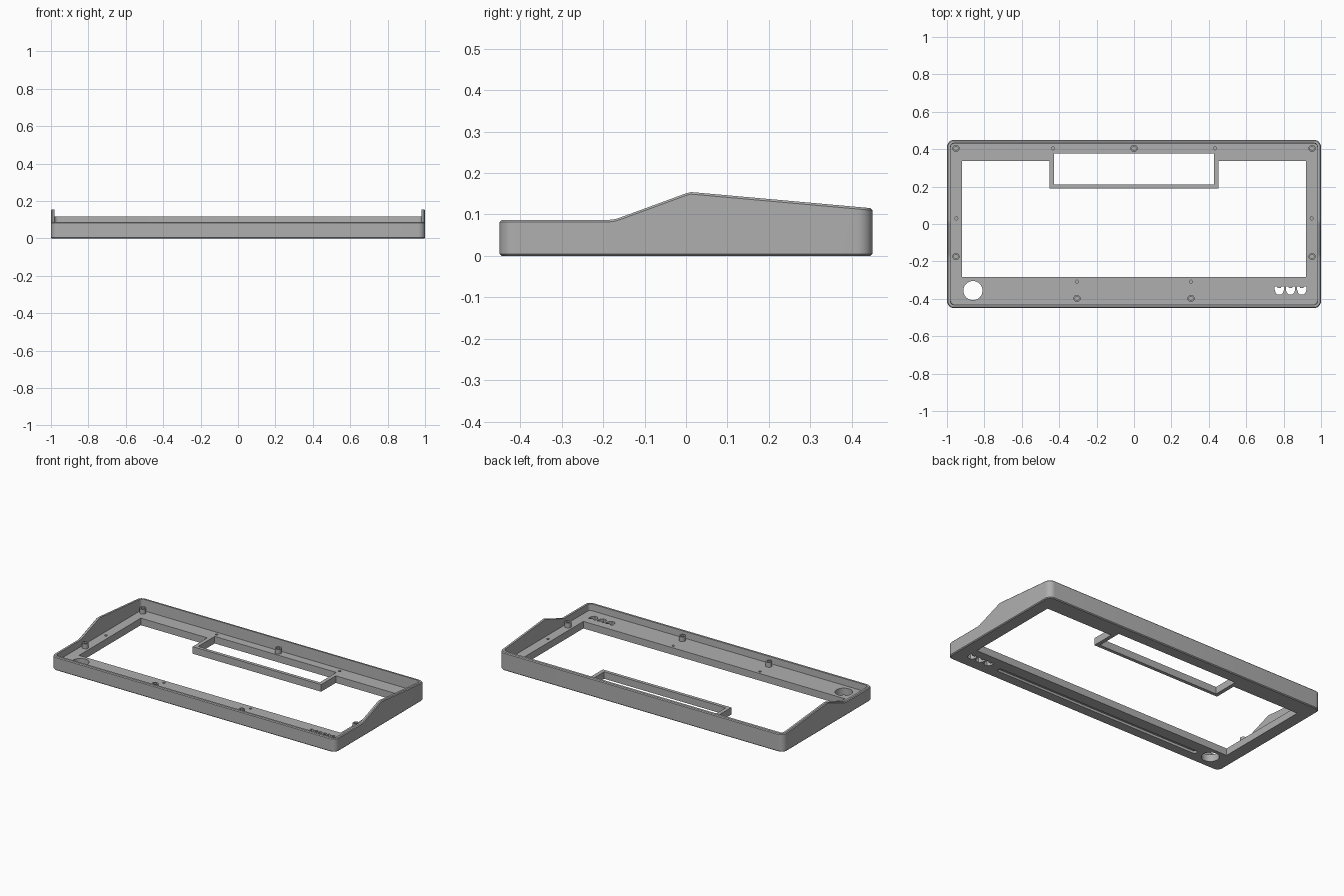
import bpy, bmesh, math

if "Cube" in bpy.data.objects:
    bpy.data.objects.remove(bpy.data.objects["Cube"])

grey = bpy.data.materials.new("plain grey")
grey.use_nodes = True
grey.diffuse_color = (0.43, 0.43, 0.43, 1)
grey.node_tree.nodes["Principled BSDF"].inputs["Base Color"].default_value = grey.diffuse_color

FLOOR = 0.045
HALF_X, HALF_Y = 1.0, 0.45


def finish(name, bm):
    bmesh.ops.recalc_face_normals(bm, faces=bm.faces)
    mesh = bpy.data.meshes.new(name)
    bm.to_mesh(mesh)
    bm.free()
    mesh.materials.append(grey)
    obj = bpy.data.objects.new(name, mesh)
    bpy.context.collection.objects.link(obj)
    return obj


def prism(name, points, z0, z1):
    bm = bmesh.new()
    base = bm.faces.new([bm.verts.new((x, y, z0)) for x, y in points])
    top = bmesh.ops.extrude_face_region(bm, geom=[base])["geom"]
    bmesh.ops.translate(bm, vec=(0, 0, z1 - z0),
                        verts=[v for v in top if isinstance(v, bmesh.types.BMVert)])
    return finish(name, bm)


def circle(x, y, r, n=32):
    return [(x + r * math.cos(math.tau * i / n), y + r * math.sin(math.tau * i / n))
            for i in range(n)]


def combine(target, tool, operation):
    mod = target.modifiers.new("combine", 'BOOLEAN')
    mod.operation, mod.solver, mod.object = operation, 'EXACT', tool
    bpy.context.view_layer.objects.active = target
    bpy.ops.object.modifier_apply(modifier=mod.name)
    bpy.data.objects.remove(tool)


# Height of the rim along the depth of the case
PROFILE = [(-0.45, 0.087), (-0.185, 0.087), (-0.17, 0.089), (-0.158, 0.093),
           (0.0, 0.151), (0.012, 0.154), (0.025, 0.153), (0.45, 0.115)]
BREAKS = [y for y, z in PROFILE[1:-1]]


def rim_height(y):
    for (y0, z0), (y1, z1) in zip(PROFILE, PROFILE[1:]):
        if y <= y1:
            return z0 + (z1 - z0) * (y - y0) / (y1 - y0)
    return PROFILE[-1][1]


def outline(inset, radius):
    # Rounded rectangle, with extra points where the side rim bends
    hx, hy = HALF_X - inset, HALF_Y - inset
    pts = []
    for k, (sx, sy) in enumerate([(1, 1), (-1, 1), (-1, -1), (1, -1)]):
        for i in range(9):
            a = math.pi / 2 * (k + i / 8)
            pts.append((sx * (hx - radius) + radius * math.cos(a),
                        sy * (hy - radius) + radius * math.sin(a)))
        if k == 1:
            pts += [(-hx, y) for y in reversed(BREAKS)]
        if k == 3:
            pts += [(hx, y) for y in BREAKS]
    return pts


# Tray with sloping walls: stacked rings from the base, over the rim, to the floor
bm = bmesh.new()
rings = []
for inset, radius, level in [
        (0.005, 0.033, lambda y: 0), (0, 0.038, lambda y: 0.005),
        (0, 0.038, lambda y: rim_height(y) - 0.005), (0.005, 0.033, rim_height),
        (0.018, 0.02, rim_height), (0.02, 0.018, lambda y: FLOOR)]:
    rings.append([bm.verts.new((x, y, level(y))) for x, y in outline(inset, radius)])
for low, high in zip(rings, rings[1:]):
    for i in range(len(low)):
        j = (i + 1) % len(low)
        bm.faces.new((low[i], low[j], high[j], high[i]))
bm.faces.new(rings[0])
bm.faces.new(rings[-1])
case = finish("case_frame", bm)

# Screw bosses
bosses = [(0, 0.404), (-0.305, -0.398), (0.305, -0.398)]
for s in (-1, 1):
    bosses += [(s * 0.952, 0.404), (s * 0.952, -0.174)]
for x, y in bosses:
    combine(case, prism("boss", circle(x, y, 0.019), 0.03, 0.075), 'UNION')

# Main opening, leaving a display bracket hanging from the back
opening = [(-0.92, -0.283), (0.92, -0.283), (0.92, 0.337), (0.452, 0.337),
           (0.452, 0.19), (-0.452, 0.19), (-0.452, 0.337), (-0.92, 0.337)]
window = [(-0.428, 0.211), (0.428, 0.211), (0.428, 0.377), (-0.428, 0.377)]
cuts = [(opening, -0.1, 0.2), (window, -0.1, 0.2)]

# Round speaker hole and three notched light windows
cuts.append((circle(-0.861, -0.356, 0.051, 48), -0.1, 0.2))
half = [(0.008, 0.014), (0.011, 0.022), (0.025, 0.022), (0.025, 0.006),
        (0.02, -0.01), (0.009, -0.021)]
badge = half + [(-x, y) for x, y in reversed(half)]
for cx in (0.777, 0.837, 0.897):
    cuts.append(([(cx + x, y - 0.357) for x, y in badge], -0.1, 0.2))

# Blind screw and pin holes
for x, y in bosses:
    cuts.append((circle(x, y, 0.011, 20), 0.025, 0.2))
for s in (-1, 1):
    for x, y in [(0.433, 0.404), (0.95, 0.03), (0.305, -0.308)]:
        cuts.append((circle(s * x, y, 0.008, 16), 0.02, 0.2))

# Long round-ended groove under the front edge
groove = []
for cx, start in ((0.675, -90), (-0.755, 90)):
    for i in range(9):
        a = math.radians(start + 22.5 * i)
        groove.append((cx + 0.015 * math.cos(a), -0.37 + 0.015 * math.sin(a)))
cuts.append((groove, -0.1, 0.015))

for points, z0, z1 in cuts:
    combine(case, prism("cutter", points, z0, z1), 'DIFFERENCE')

bpy.ops.object.select_all(action='DESELECT')
case.select_set(True)
bpy.context.view_layer.objects.active = case
bpy.ops.object.shade_smooth_by_angle(angle=math.radians(30))
